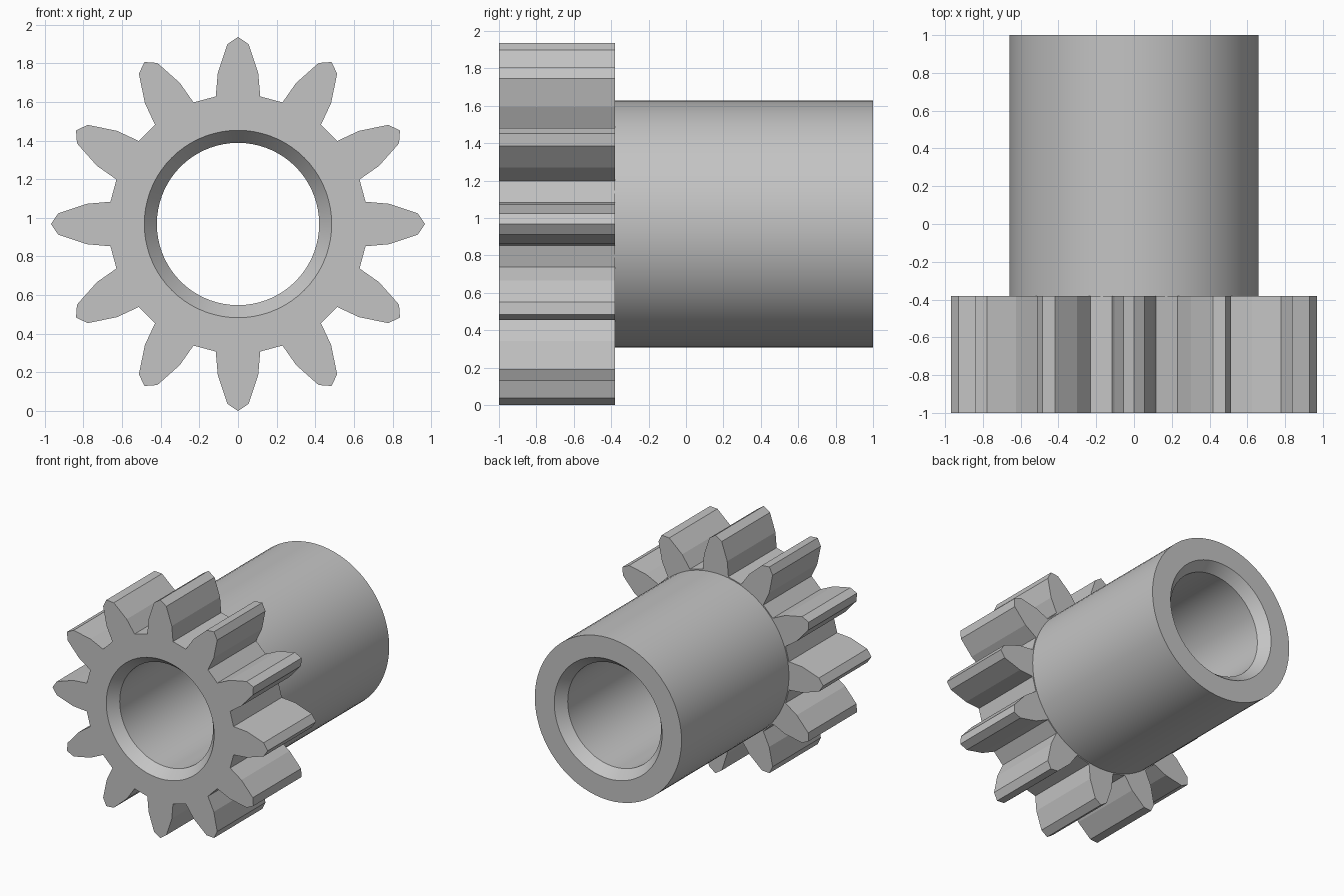
import bpy
import bmesh
from math import sin, cos, pi, radians
from mathutils import Vector

cube = bpy.data.objects.get("Cube")
if cube:
    bpy.data.objects.remove(cube, do_unlink=True)

TEETH = 12
SEGMENTS = 72
AXIS_Z = 0.968
FRONT, SHOULDER, BACK = -1.0, -0.38, 1.0
HUB_R, BORE_R, RIM_R, CHAMFER = 0.66, 0.42, 0.485, 0.08

steel = bpy.data.materials.new("plain grey")
steel.use_nodes = True
grey = (0.55, 0.55, 0.55, 1.0)
steel.diffuse_color = grey
steel.node_tree.nodes["Principled BSDF"].inputs["Base Color"].default_value = grey


def polar(radius, angle, y):
    return Vector((radius * sin(angle), y, AXIS_Z + radius * cos(angle)))


def add_loop(bm, points):
    return [bm.verts.new(p) for p in points]


def circle(bm, radius, y):
    return add_loop(bm, [polar(radius, 2 * pi * i / SEGMENTS, y) for i in range(SEGMENTS)])


def bridge(bm, a, b):
    """Quads between two matching closed loops."""
    n = len(a)
    return [bm.faces.new((a[i], a[(i + 1) % n], b[(i + 1) % n], b[i])) for i in range(n)]


def loop_edges(bm, loop):
    pairs = zip(loop, loop[1:] + loop[:1])
    return [bm.edges.get(p) or bm.edges.new(p) for p in pairs]


def cap(bm, outer, inner, direction):
    """Flat face ring between an outline and a round hole."""
    edges = loop_edges(bm, outer) + loop_edges(bm, inner)
    result = bmesh.ops.triangle_fill(bm, edges=edges, use_beauty=True)
    for f in result["geom"]:
        if isinstance(f, bmesh.types.BMFace):
            f.normal_update()
            if f.normal.y * direction < 0:
                f.normal_flip()


def finish(bm, name):
    mesh = bpy.data.meshes.new(name)
    bm.to_mesh(mesh)
    bm.free()
    mesh.materials.append(steel)
    obj = bpy.data.objects.new(name, mesh)
    bpy.context.collection.objects.link(obj)
    return obj


# Toothed gear: half a tooth (radius, degrees), mirrored and repeated
flank = [(0.67, 9.9), (0.79, 7.6), (0.932, 3.4)]
tooth = [(r, -a) for r, a in flank] + [(0.968, 0)] + flank[::-1]


def gear_outline(y):
    return [polar(r, radians(a) + 2 * pi * t / TEETH, y)
            for t in range(TEETH) for r, a in tooth]


bm = bmesh.new()
front = add_loop(bm, gear_outline(FRONT))
back = add_loop(bm, gear_outline(SHOULDER))
for f in bridge(bm, front, back):
    f.normal_update()
bm.normal_update()
# the tooth flanks must face away from the axis
tip_face = max(bm.faces, key=lambda f: f.calc_center_median().z)
if tip_face.normal.z < 0:
    bmesh.ops.reverse_faces(bm, faces=bm.faces[:])
cap(bm, front, circle(bm, RIM_R, FRONT), -1)
cap(bm, back, circle(bm, HUB_R, SHOULDER), 1)
finish(bm, "toothed_gear")

# Sleeve: outer hub, back rim, chamfered bore through to the gear front
profile = [(HUB_R, SHOULDER), (HUB_R, BACK), (RIM_R, BACK),
           (BORE_R, BACK - CHAMFER), (BORE_R, FRONT + CHAMFER), (RIM_R, FRONT)]
bm = bmesh.new()
rings = [circle(bm, r, y) for r, y in profile]
for a, b in zip(rings, rings[1:]):
    bridge(bm, a, b)
bm.normal_update()
top_face = max(bm.faces, key=lambda f: f.calc_center_median().z)
if top_face.normal.z < 0:
    bmesh.ops.reverse_faces(bm, faces=bm.faces[:])
sleeve = finish(bm, "sleeve")
bpy.ops.object.select_all(action="DESELECT")
sleeve.select_set(True)
bpy.context.view_layer.objects.active = sleeve
bpy.ops.object.shade_smooth_by_angle(angle=radians(30))
